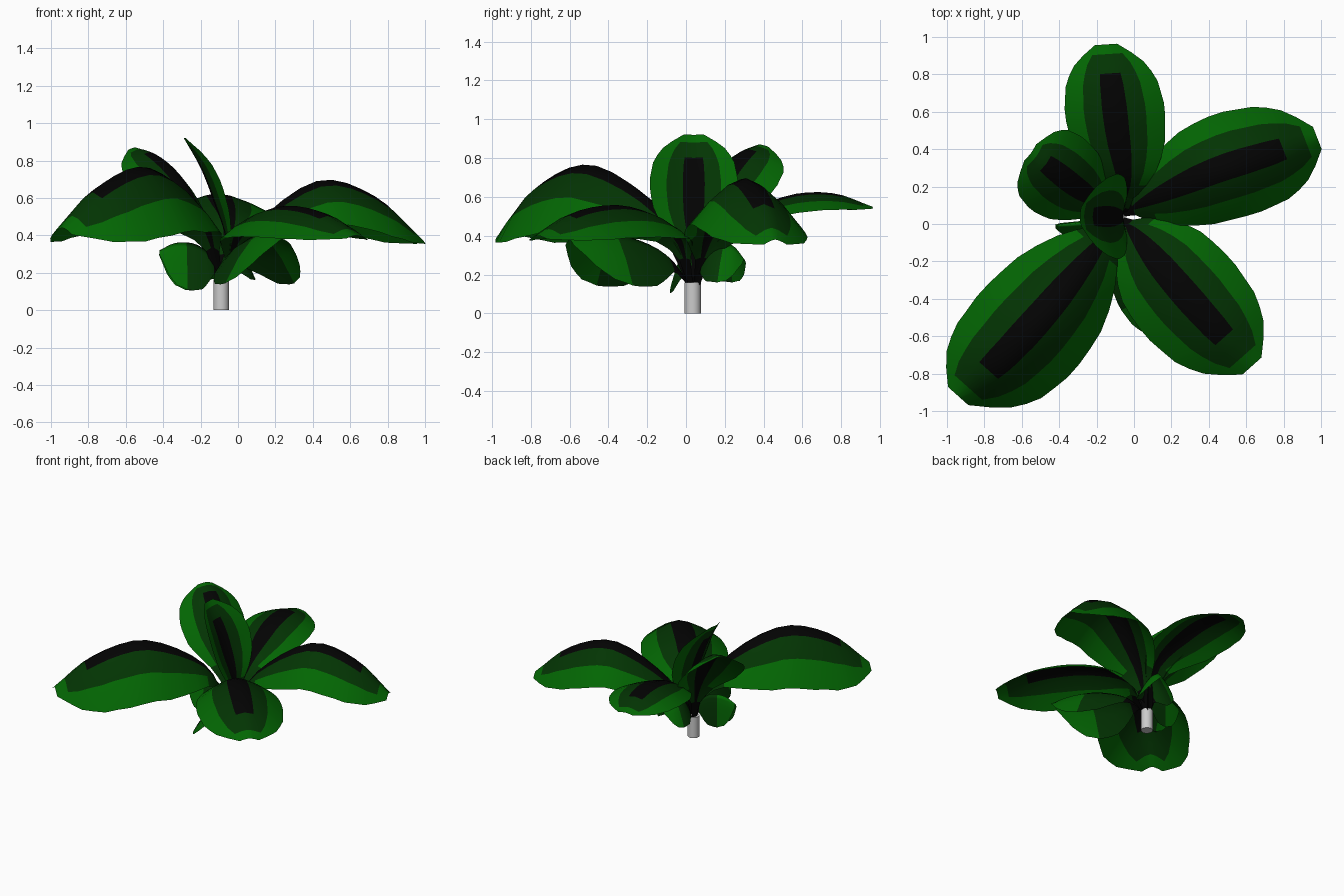
import bpy, bmesh
from mathutils import Vector

cube = bpy.data.objects.get("Cube")
if cube:
    bpy.data.objects.remove(cube, do_unlink=True)


def material(name, rgb):
    m = bpy.data.materials.new(name)
    m.use_nodes = True
    m.diffuse_color = (*rgb, 1)
    bsdf = m.node_tree.nodes["Principled BSDF"]
    bsdf.inputs["Base Color"].default_value = (*rgb, 1)
    bsdf.inputs["Roughness"].default_value = 1
    return m


BLACK = material("near black rib", (0.001, 0.001, 0.001))
DARK = material("dark green", (0.001, 0.035, 0.001))
BRIGHT = material("bright green", (0.001, 0.135, 0.001))
GREY = material("pale grey stem", (0.6, 0.6, 0.6))

# Leaf outline: half width against position along the rib
OUTLINE = [(0, .05), (.12, .13), (.25, .45), (.35, .74), (.45, .93),
           (.6, 1), (.77, .9), (.9, .64), (1, .22)]
ACROSS = [-1, -.62, -.25, 0, .25, .62, 1]
ROWS = 16


def outline(t):
    for (a, wa), (b, wb) in zip(OUTLINE, OUTLINE[1:]):
        if t <= b:
            return wa + (wb - wa) * (t - a) / (b - a)
    return OUTLINE[-1][1]


def rib_point(pts, t):
    """Smooth curve through the rib points."""
    n = len(pts) - 1
    i = min(int(t * n), n - 1)
    u = t * n - i
    b, c = pts[i], pts[i + 1]
    a = pts[i - 1] if i else b * 2 - c
    d = pts[i + 2] if i + 2 <= n else c * 2 - b
    return (b * 2 + (c - a) * u + (a * 2 - b * 5 + c * 4 - d) * u ** 2
            + (b * 3 - a - c * 3 + d) * u ** 3) / 2


def striped(t, s):
    """Nested stripes: black rib, dark band, bright rim."""
    if t < .12 or (s < .25 and t < .83):
        return 0
    return 1 if t < .25 or (s < .62 and t < .92) else 2


def banded(t, s):
    """Bands across the leaf: black base, dark middle, bright tip."""
    return 0 if t < .25 else 1 if t < .62 else 2


def leaf(name, rib, half_width, fold, colour_rule=striped):
    """Arched blade around a rib; fold is the shift of both edges from the rib."""
    pts = [Vector(p) for p in rib]
    head = pts[-1] - pts[0]
    side = Vector((head.y, -head.x, 0)).normalized()
    bm = bmesh.new()
    grid = []
    for r in range(ROWS + 1):
        t = r / ROWS
        p = rib_point(pts, t)
        w = outline(t)
        grid.append([bm.verts.new(p + side * (s * w * half_width)
                                  + Vector(fold) * (w * abs(s)) ** 1.5) for s in ACROSS])
    for r in range(ROWS):
        for c in range(len(ACROSS) - 1):
            f = bm.faces.new((grid[r][c], grid[r][c + 1], grid[r + 1][c + 1], grid[r + 1][c]))
            f.smooth = True
            f.material_index = colour_rule((r + .5) / ROWS, abs(ACROSS[c] + ACROSS[c + 1]) / 2)
    bmesh.ops.recalc_face_normals(bm, faces=bm.faces)
    mesh = bpy.data.meshes.new(name)
    bm.to_mesh(mesh)
    bm.free()
    for m in (BLACK, DARK, BRIGHT):
        mesh.materials.append(m)
    bpy.context.collection.objects.link(bpy.data.objects.new(name, mesh))


# Large spreading leaves
leaf("front_right_leaf", [(-.09, .03, .13), (-.2, -.13, .52), (-.47, -.46, .76),
                          (-.72, -.73, .68), (-.94, -.92, .44)], .33, (0, 0, -.36))
leaf("back_left_leaf", [(-.07, .05, .13), (.08, .13, .44), (.42, .28, .69),
                        (.73, .38, .61), (.98, .46, .38)], .29, (0, 0, -.25))
leaf("front_left_leaf", [(-.07, .03, .13), (.01, -.06, .42), (.2, -.29, .55),
                         (.43, -.55, .53), (.63, -.76, .4)], .31, (0, 0, -.17))
leaf("back_leaf", [(-.09, .06, .13), (-.05, .2, .45), (-.09, .5, .6),
                   (-.12, .75, .62), (-.15, .96, .55)], .27, (0, 0, -.1))

# Upright leaves
leaf("back_right_leaf", [(-.1, .05, .13), (-.18, .11, .45), (-.31, .2, .7),
                         (-.44, .3, .83), (-.55, .38, .87)], .24, (-.05, .03, -.12))
leaf("centre_leaf", [(-.07, .04, .13), (-.06, .04, .36), (-.13, .04, .58),
                     (-.2, .04, .76), (-.29, .04, .92)], .23, (.07, 0, .02))

# Low leaves under the large ones
leaf("low_right_leaf", [(-.09, .03, .12), (-.13, .02, .27), (-.22, .01, .35),
                        (-.33, 0, .36), (-.42, -.01, .32)], .05, (0, -.04, -.26), banded)
leaf("low_front_leaf", [(-.08, .03, .13), (-.03, -.1, .3), (.07, -.28, .39),
                        (.16, -.45, .41), (.24, -.6, .38)], .21, (0, 0, -.27), banded)
leaf("low_back_leaf", [(-.08, .05, .12), (-.06, .09, .27), (-.04, .16, .36),
                       (-.02, .24, .35), (0, .3, .28)], .13, (0, 0, -.21), banded)

# Stem
bpy.ops.mesh.primitive_cylinder_add(vertices=16, radius=.042, depth=.16, location=(-.09, .035, .08))
stem = bpy.context.object
stem.name = "stem"
stem.data.materials.append(GREY)
bpy.ops.object.shade_smooth_by_angle()
